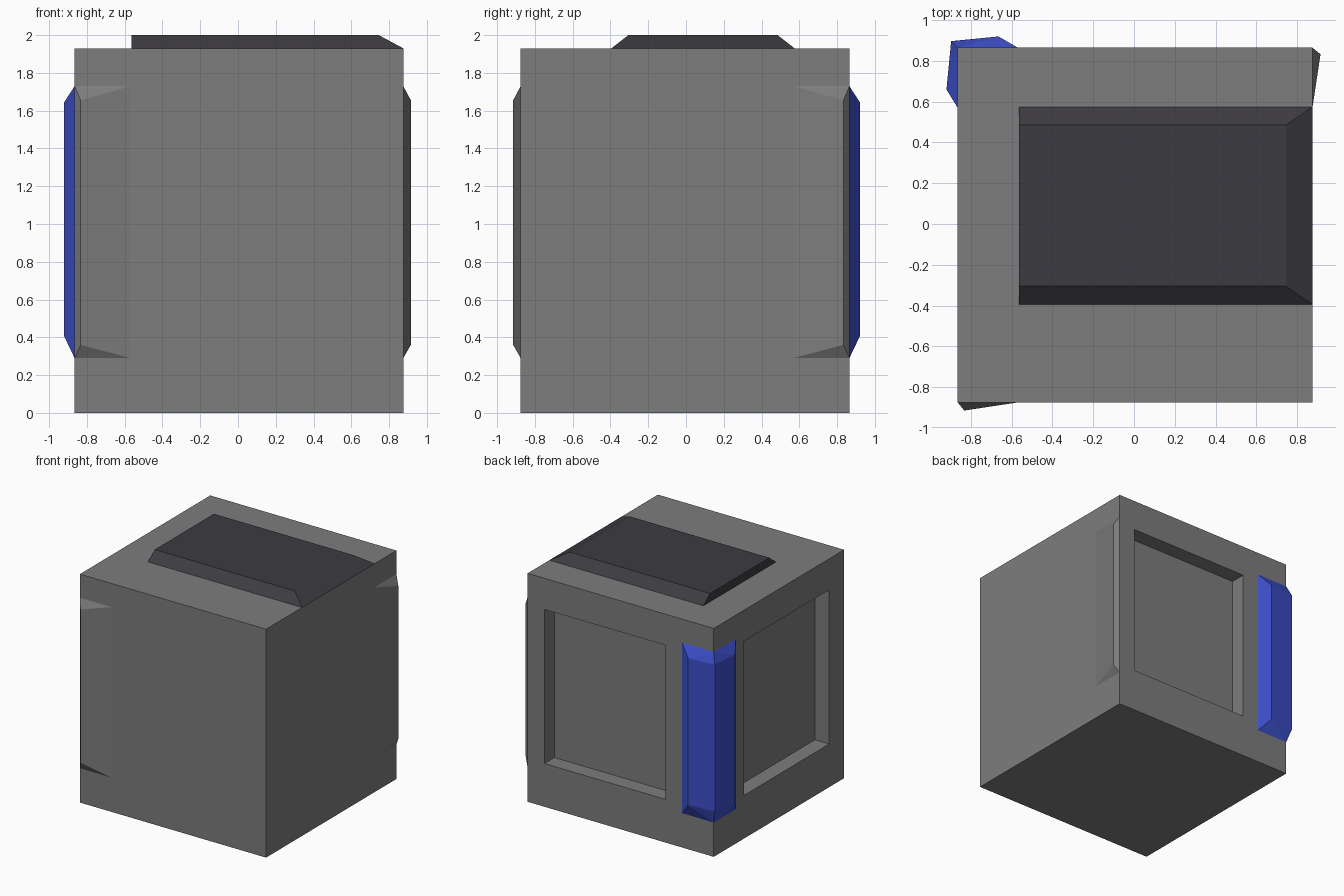
import bpy
import bmesh
from mathutils import Vector

if "Cube" in bpy.data.objects:
    bpy.data.objects.remove(bpy.data.objects["Cube"])

X0, X1, Y0, Y1, H = -0.865, 0.875, -0.875, 0.865, 1.93   # main block


def material(name, rgb):
    m = bpy.data.materials.new(name)
    m.diffuse_color = (*rgb, 1)
    m.use_nodes = True
    m.node_tree.nodes["Principled BSDF"].inputs["Base Color"].default_value = m.diffuse_color
    return m


GREY = material("mid grey", (0.205, 0.205, 0.208))
DARK = material("charcoal", (0.046, 0.044, 0.052))
BLUE = material("blue", (0.047, 0.08, 0.60))


def finish(name, bm, mat):
    bmesh.ops.recalc_face_normals(bm, faces=bm.faces)
    me = bpy.data.meshes.new(name)
    bm.to_mesh(me)
    bm.free()
    me.materials.append(mat)
    ob = bpy.data.objects.new(name, me)
    bpy.context.collection.objects.link(ob)
    return ob


def hull(name, points, mat):
    """Faceted convex solid around a few points."""
    bm = bmesh.new()
    for p in points:
        bm.verts.new(p)
    bmesh.ops.convex_hull(bm, input=bm.verts)
    bmesh.ops.dissolve_limit(bm, angle_limit=0.02, verts=bm.verts, edges=bm.edges)
    return finish(name, bm, mat)


def recess(bm, face, lo, hi, axis, depth):
    """Cut a rectangular pocket into a side face: border, walls and floor."""
    c = face.calc_center_median()
    other = 1 - axis
    outer = list(face.verts)
    rings = [outer]
    for d in (0, depth):
        ring = []
        for v in outer:
            p = Vector(v.co)
            side = 1 if v.co[other] > c[other] else 0
            p[other] = (lo[0], hi[0])[side]
            p.z = hi[1] if v.co.z > c.z else lo[1]
            p[axis] += d
            ring.append(bm.verts.new(p))
        rings.append(ring)
    bm.faces.remove(face)
    for a, b in zip(rings, rings[1:]):
        for i in range(4):
            j = (i + 1) % 4
            bm.faces.new((a[i], a[j], b[j], b[i]))
    bm.faces.new(rings[-1])


# Main block with pockets in the back and left sides
bm = bmesh.new()
bmesh.ops.create_cube(bm, size=1)
for v in bm.verts:
    v.co = (X1 if v.co.x > 0 else X0, Y1 if v.co.y > 0 else Y0, H if v.co.z > 0 else 0)
bm.normal_update()
back = next(f for f in bm.faces if f.normal.y > 0.9)
left = next(f for f in bm.faces if f.normal.x < -0.9)
recess(bm, back, (-0.416, 0.365), (0.718, 1.667), 1, -0.133)
recess(bm, left, (-0.677, 0.365), (0.463, 1.667), 0, 0.133)
finish("main_block", bm, GREY)

# Bevelled plate on top, open-ended on the left
hull("top_plate",
     [(x, y, H) for x in (-0.565, X1) for y in (-0.395, 0.575)] +
     [(x, y, 2.0) for x in (-0.565, 0.745) for y in (-0.305, 0.485)], DARK)

# Blue guard wrapped around the back left corner
hull("corner_guard",
     [(x, y, z) for x, y in ((X0, 0.57), (X0, Y1), (-0.57, Y1)) for z in (0.29, 1.73)] +
     [(x, y, z) for x, y in ((-0.92, 0.66), (-0.897, 0.897), (-0.665, 0.92))
      for z in (0.405, 1.645)], BLUE)

# Two mirrored grey ridges: front side near left, right side near back
ridge = [(0.0, 0.0, z) for z in (0.29, 1.73)] + [(0.297, 0.0, z) for z in (0.29, 1.73)] + \
        [(0.032, 0.04, z) for z in (0.36, 1.655)]
hull("front_ridge", [(X0 + a, Y0 - d, z) for a, d, z in ridge], GREY)
hull("right_ridge", [(X1 + d, Y1 - a, z) for a, d, z in ridge], GREY)
